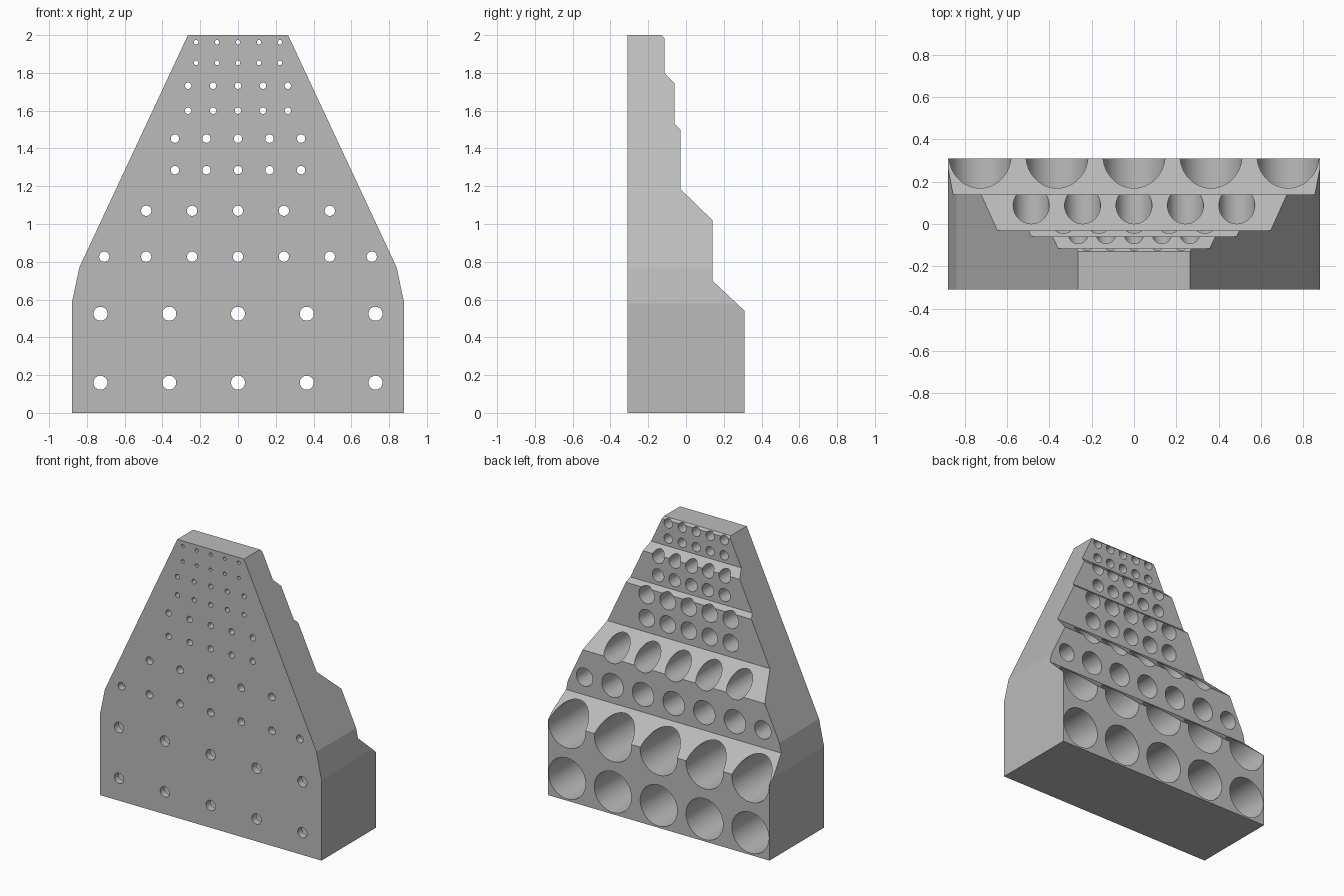
import bpy
import bmesh
import math

cube = bpy.data.objects.get("Cube")
if cube:
    bpy.data.objects.remove(cube, do_unlink=True)

FRONT, WALL = -0.31, 0.05

grey = bpy.data.materials.new("light grey")
grey.use_nodes = True
grey.diffuse_color = (0.5, 0.5, 0.5, 1)
grey.node_tree.nodes["Principled BSDF"].inputs["Base Color"].default_value = (0.5, 0.5, 0.5, 1)


def add_object(name, bm):
    bmesh.ops.recalc_face_normals(bm, faces=bm.faces)
    mesh = bpy.data.meshes.new(name)
    bm.to_mesh(mesh)
    bm.free()
    mesh.materials.append(grey)
    obj = bpy.data.objects.new(name, mesh)
    bpy.context.collection.objects.link(obj)
    return obj


def prism(name, points, direction):
    """Extrude a closed outline along a direction."""
    bm = bmesh.new()
    face = bm.faces.new([bm.verts.new(p) for p in points])
    extruded = bmesh.ops.extrude_face_region(bm, geom=[face])["geom"]
    verts = [v for v in extruded if isinstance(v, bmesh.types.BMVert)]
    bmesh.ops.translate(bm, verts=verts, vec=direction)
    return add_object(name, bm)


def stepped_hole(bm, x, z, small, large, sides=48):
    """A wide bore from the back that narrows to a small hole at the front."""
    rings = []
    for y, r in ((FRONT - 0.1, small), (FRONT + WALL, small), (FRONT + WALL, large), (0.5, large)):
        rings.append([bm.verts.new((x + r * math.cos(a), y, z + r * math.sin(a)))
                      for a in (math.tau * i / sides for i in range(sides))])
    for lower, upper in zip(rings, rings[1:]):
        for i in range(sides):
            j = (i + 1) % sides
            bm.faces.new((lower[i], lower[j], upper[j], upper[i]))
    bm.faces.new(rings[0])
    bm.faces.new(rings[-1])


def boolean(target, cutter, operation):
    mod = target.modifiers.new(operation.title(), "BOOLEAN")
    mod.operation = operation
    mod.solver = "EXACT"
    mod.object = cutter
    bpy.context.view_layer.objects.active = target
    bpy.ops.object.modifier_apply(modifier=mod.name)
    bpy.data.objects.remove(cutter, do_unlink=True)


# Stepped body from its side profile, trimmed to the tapering outline
steps = [(FRONT, 0), (0.31, 0), (0.31, 0.54), (0.14, 0.70), (0.14, 1.02), (-0.03, 1.185),
         (-0.03, 1.50), (-0.06, 1.53), (-0.06, 1.745), (-0.115, 1.80), (-0.115, 1.985),
         (-0.13, 2), (FRONT, 2)]
body = prism("stepped_rack", [(-1, y, z) for y, z in steps], (2, 0, 0))

half = [(0.88, -0.1), (0.88, 0.58), (0.84, 0.77), (0.265, 2), (0.218, 2.1)]
outline = half + [(-x, z) for x, z in reversed(half)]
boolean(body, prism("outline_cutter", [(x, -0.6, z) for x, z in outline], (0, 1.2, 0)), "INTERSECT")

# Rows of holes: heights, spacing, front radius, back radius
rows = [((0.16, 0.525), 0.364, 0.037, 0.147),
        ((0.827, 1.07), 0.243, 0.027, 0.085),
        ((1.285, 1.452), 0.167, 0.022, 0.062),
        ((1.60, 1.732), 0.132, 0.017, 0.046),
        ((1.853, 1.962), 0.111, 0.012, 0.033)]
bm = bmesh.new()
for heights, spacing, small, large in rows:
    for z in heights:
        for i in range(-2, 3):
            stepped_hole(bm, i * spacing, z, small, large)
for side in (-1, 1):
    stepped_hole(bm, side * 0.708, 0.827, 0.027, 0.065)
boolean(body, add_object("hole_cutter", bm), "DIFFERENCE")

# Smooth bores, crisp flat faces
bpy.ops.object.select_all(action="DESELECT")
body.select_set(True)
bpy.context.view_layer.objects.active = body
bpy.ops.object.shade_smooth_by_angle(angle=math.radians(10))
